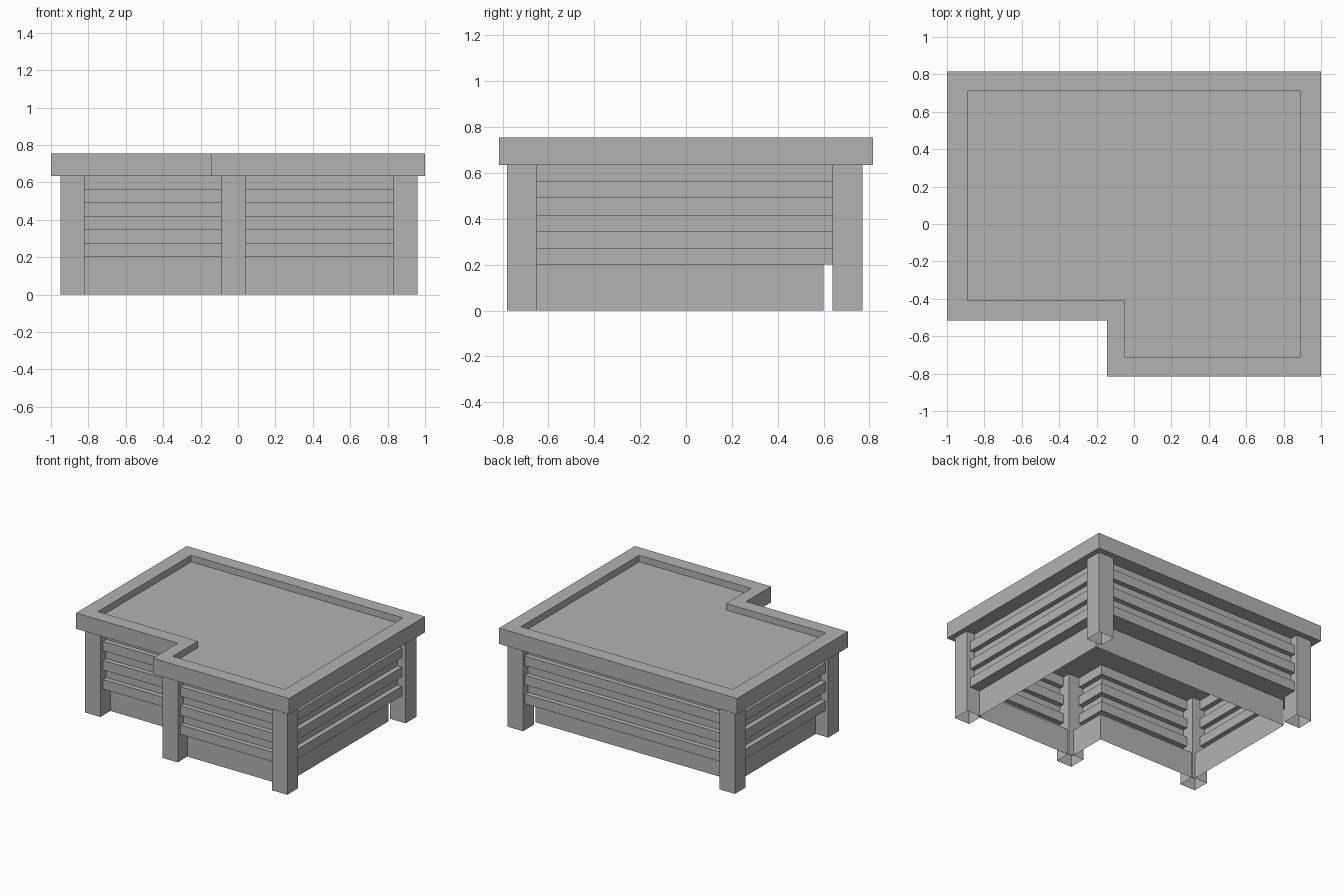
import bpy
import bmesh

cube = bpy.data.objects.get("Cube")
if cube:
    bpy.data.objects.remove(cube, do_unlink=True)

grey = bpy.data.materials.new("plain grey")
grey.use_nodes = True
colour = (0.45, 0.45, 0.45, 1.0)
grey.diffuse_color = colour
grey.node_tree.nodes["Principled BSDF"].inputs["Base Color"].default_value = colour


def outline(side, back, front, step, notch):
    """L-shaped plan, counter-clockwise, with the front right corner cut out."""
    return [(-side, step), (notch, step), (notch, front),
            (side, front), (side, back), (-side, back)]


def wall_plan(out):
    """Plan of the walls, moved outward by a distance."""
    return outline(0.89 + out, 0.71 + out, -0.71 - out, -0.41 - out, -0.05 - out)


def skin(name, rings, cap_bottom=False, cap_top=False):
    """Join a stack of (plan, height) rings into one surface."""
    bm = bmesh.new()
    loops = [[bm.verts.new((x, y, z)) for x, y in plan] for plan, z in rings]
    for low, high in zip(loops, loops[1:]):
        count = len(low)
        for i in range(count):
            j = (i + 1) % count
            bm.faces.new((low[i], low[j], high[j], high[i]))
    if cap_bottom:
        bm.faces.new(loops[0][::-1])
    if cap_top:
        bm.faces.new(loops[-1])
    mesh = bpy.data.meshes.new(name)
    bm.to_mesh(mesh)
    bm.free()
    mesh.materials.append(grey)
    obj = bpy.data.objects.new(name, mesh)
    bpy.context.collection.objects.link(obj)
    return obj


ROOF_LOW, ROOF_TOP, PANEL = 0.635, 0.755, 0.705
BASE_TOP = 0.2
SLATS = 3

# Walls: recessed base, then slats alternating with grooves
base = outline(0.845, 0.60, -0.665, -0.36, 0.0)
rings = [(base, 0.0), (base, BASE_TOP)]
bands = SLATS * 2
band_height = (ROOF_LOW - BASE_TOP) / bands
for k in range(bands):
    plan = wall_plan(0.038 if k % 2 == 0 else 0.0)
    low = BASE_TOP + k * band_height
    rings += [(plan, low), (plan, low + band_height)]
skin("slatted_walls", rings)

# Flat roof with a raised rim around a sunken panel
rim = outline(1.0, 0.815, -0.815, -0.515, -0.145)
panel = wall_plan(0.0)
skin("roof", [(rim, ROOF_LOW), (rim, ROOF_TOP), (panel, ROOF_TOP), (panel, PANEL)],
     cap_bottom=True, cap_top=True)

# Square corner posts, open at the foot
POST = 0.13
posts = {
    "front_right_post": (-0.95, -0.48),
    "front_middle_post": (-0.09, -0.78),
    "front_left_post": (0.83, -0.78),
    "back_left_post": (0.83, 0.64),
    "back_right_post": (-0.95, 0.64),
}
for name, (x, y) in posts.items():
    square = [(x, y), (x + POST, y), (x + POST, y + POST), (x, y + POST)]
    skin(name, [(square, 0.0), (square, ROOF_LOW)])
